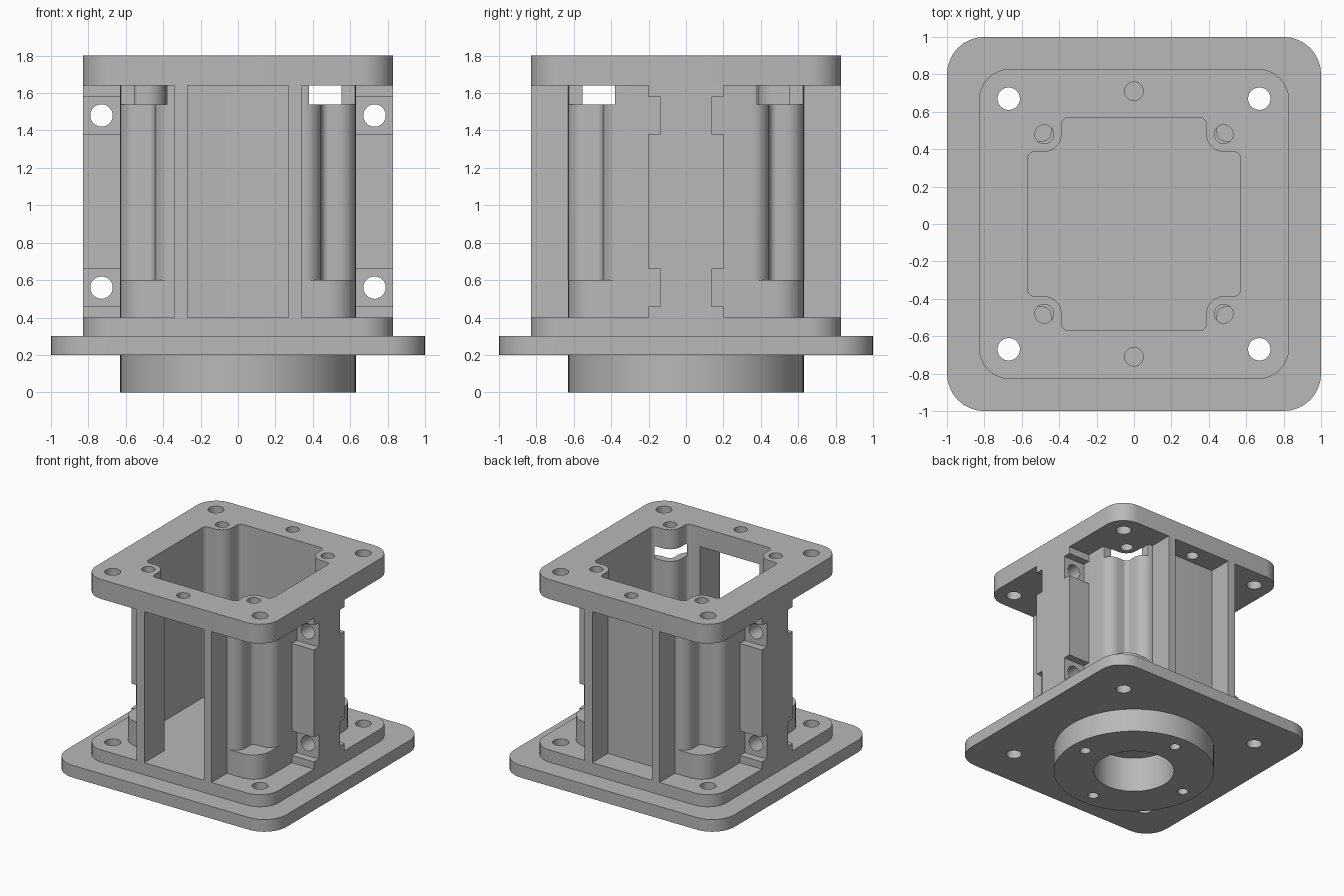
import bpy, bmesh, math
from mathutils import Vector

if "Cube" in bpy.data.objects:
    bpy.data.objects.remove(bpy.data.objects["Cube"], do_unlink=True)

gray = bpy.data.materials.new("machined_gray")
gray.use_nodes = True
gray.diffuse_color = (0.48, 0.48, 0.48, 1)
gray.node_tree.nodes["Principled BSDF"].inputs["Base Color"].default_value = gray.diffuse_color


def fillet(corners, steps=8):
    """Round each (x, y, radius) corner of a right-angled outline."""
    pts = []
    for i, (x, y, r) in enumerate(corners):
        p = Vector((x, y))
        a = (Vector(corners[i - 1][:2]) - p).normalized()
        b = (Vector(corners[(i + 1) % len(corners)][:2]) - p).normalized()
        centre = p + (a + b) * r
        for k in range(steps + 1):
            t = math.pi / 2 * k / steps
            pts.append(centre - b * r * math.cos(t) - a * r * math.sin(t))
    return pts


def four_way(quadrant):
    """Repeat first-quadrant corners around the z axis."""
    out = []
    for _ in range(4):
        out += quadrant
        quadrant = [(-y, x, r) for x, y, r in quadrant]
    return fillet(out)


def rounded_square(half, r):
    return four_way([(half, half, r)])


def circle(x, y, r, n=40):
    return [Vector((x + r * math.cos(2 * math.pi * k / n), y + r * math.sin(2 * math.pi * k / n)))
            for k in range(n)]


def prism(name, outline, z0, z1):
    bm = bmesh.new()
    face = bm.faces.new([bm.verts.new((p.x, p.y, z0)) for p in outline])
    ext = bmesh.ops.extrude_face_region(bm, geom=[face])["geom"]
    bmesh.ops.translate(bm, vec=(0, 0, z1 - z0),
                        verts=[v for v in ext if isinstance(v, bmesh.types.BMVert)])
    bmesh.ops.recalc_face_normals(bm, faces=bm.faces)
    mesh = bpy.data.meshes.new(name)
    bm.to_mesh(mesh)
    bm.free()
    mesh.materials.append(gray)
    ob = bpy.data.objects.new(name, mesh)
    bpy.context.collection.objects.link(ob)
    return ob


def box(name, x, y, z):
    (x0, x1), (y0, y1) = sorted(x), sorted(y)
    return prism(name, [Vector(p) for p in ((x0, y0), (x1, y0), (x1, y1), (x0, y1))], *z)


def finish(ob, cutters=()):
    """Subtract the cutters, bake the result and shade it."""
    for c in cutters:
        c.hide_render = True
        mod = ob.modifiers.new("cut", "BOOLEAN")
        mod.operation, mod.solver, mod.object = "DIFFERENCE", "EXACT", c
    if cutters:
        bpy.context.view_layer.update()
        graph = bpy.context.evaluated_depsgraph_get()
        mesh = bpy.data.meshes.new_from_object(ob.evaluated_get(graph))
        ob.modifiers.clear()
        ob.data = mesh
        for c in cutters:
            bpy.data.objects.remove(c, do_unlink=True)
    bpy.ops.object.select_all(action="DESELECT")
    ob.select_set(True)
    bpy.context.view_layer.objects.active = ob
    bpy.ops.object.shade_smooth_by_angle(angle=math.radians(30))


def drill(spots, r, z0, z1):
    return [prism("cutter", circle(x, y, r), z0, z1) for x, y in spots]


def corners(d):
    return [(sx * d, sy * d) for sx in (-1, 1) for sy in (-1, 1)]


FLOOR, LEDGE, GAP, CEILING, TOP = 0.40, 0.60, 1.54, 1.64, 1.80
cavity = four_way([(0.57, 0.385, 0.035), (0.385, 0.385, 0.1), (0.385, 0.57, 0.035)])
shell = four_way([(0.63, 0.445, 0.095), (0.445, 0.445, 0.04), (0.445, 0.63, 0.095)])

# Round boss with blind bore and screw holes
finish(prism("bottom_boss", circle(0, 0, 0.63, 96), 0, 0.2),
       drill([(0, 0)], 0.315, -0.1, 0.3)
       + drill([(0.5, 0), (-0.5, 0), (0, 0.5), (0, -0.5)], 0.042, -0.1, 0.3))

# Base flange and the raised plate on it
finish(prism("base_flange", rounded_square(1, 0.2), 0.2, 0.3),
       drill([(0, 0)], 0.315, 0.1, 0.4) + drill(corners(0.67), 0.06, 0.1, 0.4))
finish(prism("raised_plate", rounded_square(0.83, 0.17), 0.3, FLOOR),
       drill(corners(0.67), 0.06, 0.2, 0.5))

# Top plate with opening and screw holes
finish(prism("top_plate", rounded_square(0.83, 0.17), CEILING, TOP),
       [prism("cutter", cavity, 1.5, 2)]
       + drill(corners(0.67), 0.06, 1.5, 2)
       + drill(corners(0.48), 0.05, 1.5, 2)
       + drill([(0, 0.71), (0, -0.71)], 0.05, 1.5, 2))


def front_opening():
    return box("cutter", (-0.27, 0.27), (-0.9, -0.4), (0.2, 2))


# Solid corner footing of the housing
finish(prism("housing_footing", rounded_square(0.63, 0.15), FLOOR, LEDGE),
       [prism("cutter", cavity, 0.2, 1), front_opening()])

# Thin housing wall with screw channels; three corners are open under the top plate
finish(prism("housing_wall", shell, LEDGE, CEILING),
       [prism("cutter", cavity, 0.2, 2), front_opening()]
       + [box("cutter", (0.38 * sx, 0.9 * sx), (0.38 * sy, 0.9 * sy), (GAP, 2))
          for sx, sy in ((1, 1), (1, -1), (-1, -1))])

# Upright ribs on the front and back
for y_name, sy in (("front", -1), ("back", 1)):
    for x_name, sx in (("left", 1), ("right", -1)):
        finish(box(f"{y_name}_{x_name}_rib", (0.27 * sx, 0.34 * sx),
                   (0.6 * sy, 0.83 * sy), (FLOOR, CEILING)))

# Side mounting blocks with notched, drilled ears
for name, sx in (("left", 1), ("right", -1)):
    cuts = []
    for z in (0.56, 1.48):
        bore = prism("cutter", circle(0, 0, 0.06), -0.5, 0.5)
        bore.rotation_euler.x = math.pi / 2
        bore.location = (0.73 * sx, 0, z)
        cuts.append(bore)
        for sy in (-1, 1):
            cuts.append(box("cutter", (0.63 * sx, 0.9 * sx), (0.137 * sy, 0.3 * sy),
                            (z - 0.1, z + 0.1)))
    finish(box(f"{name}_mounting_block", (0.6 * sx, 0.83 * sx), (-0.2, 0.2),
               (FLOOR, CEILING)), cuts)
